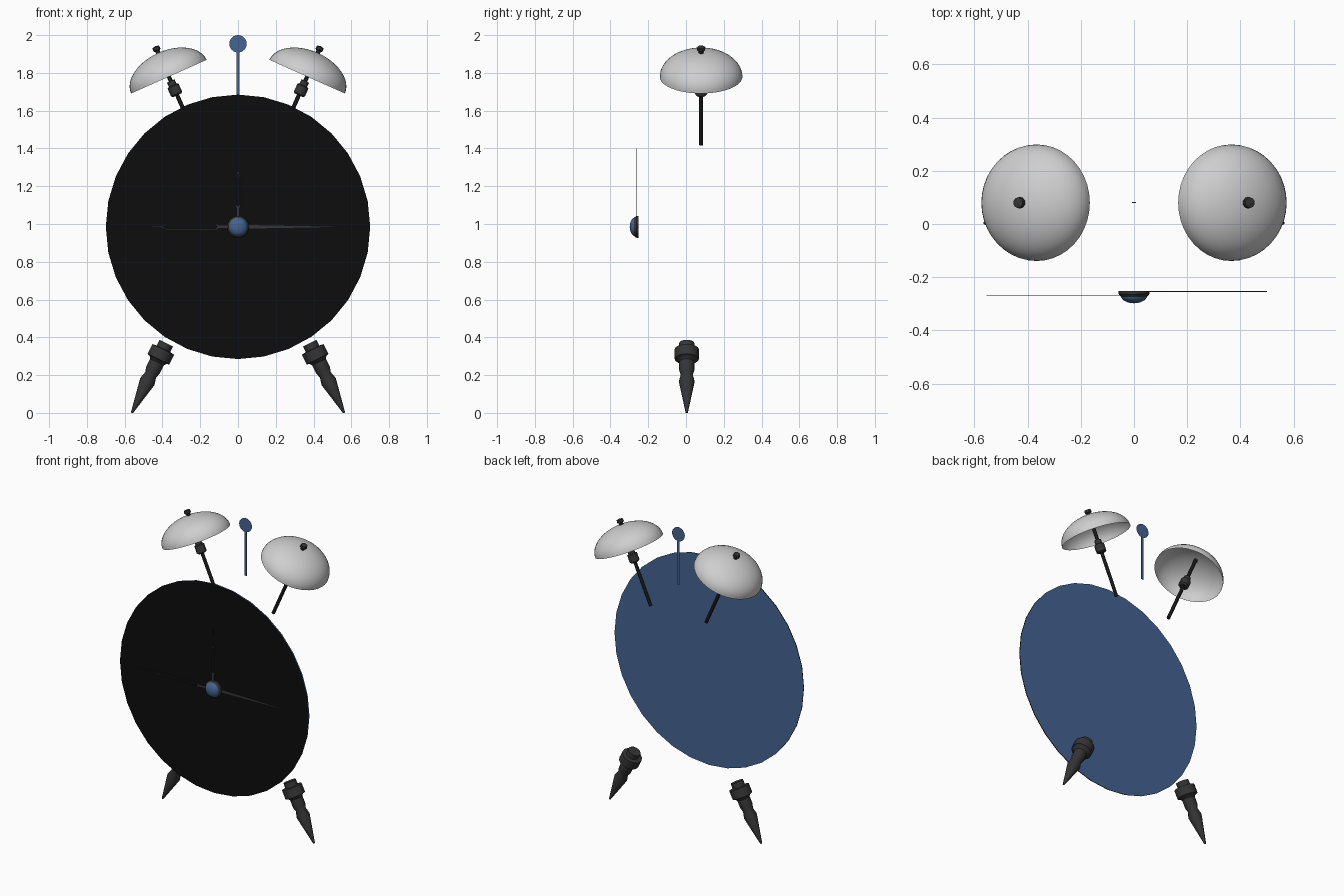
import bpy, bmesh, math
from mathutils import Vector, Matrix

if "Cube" in bpy.data.objects:
    bpy.data.objects.remove(bpy.data.objects["Cube"])


def mat(name, r, g, b):
    m = bpy.data.materials.new(name)
    m.diffuse_color = (r, g, b, 1)
    m.use_nodes = True
    m.node_tree.nodes["Principled BSDF"].inputs["Base Color"].default_value = m.diffuse_color
    return m


BLACK = mat("dial black", 0.004, 0.004, 0.004)
DARK = mat("dark metal", 0.035, 0.035, 0.035)
STEM = mat("stem black", 0.009, 0.009, 0.009)
BLUE = mat("blue enamel", 0.06, 0.125, 0.29)
SILVER = mat("bell silver", 0.62, 0.62, 0.62)
CZ = 0.985  # dial centre height


def finish(bm, name, material, smooth=None):
    me = bpy.data.meshes.new(name)
    bm.to_mesh(me)
    bm.free()
    me.materials.append(material)
    ob = bpy.data.objects.new(name, me)
    bpy.context.collection.objects.link(ob)
    if smooth:
        bpy.ops.object.select_all(action='DESELECT')
        ob.select_set(True)
        bpy.context.view_layer.objects.active = ob
        bpy.ops.object.shade_smooth_by_angle(angle=math.radians(smooth))
    return ob


def lathe(name, profile, origin, axis, material, sides=16, smooth=35):
    """Revolve (radius, height) points about an axis through origin."""
    bm = bmesh.new()
    rings = []
    for r, h in profile:
        n = 1 if r == 0 else sides
        rings.append([bm.verts.new((r * math.cos(2 * math.pi * i / sides),
                                    r * math.sin(2 * math.pi * i / sides), h)) for i in range(n)])
    for a, b in zip(rings, rings[1:]):
        for i in range(sides):
            j = (i + 1) % sides
            face = [a[i % len(a)], a[j % len(a)], b[j % len(b)], b[i % len(b)]]
            bm.faces.new(list(dict.fromkeys(face)))
    q = Vector(axis).to_track_quat('Z', 'Y')
    bm.transform(Matrix.Translation(origin) @ q.to_matrix().to_4x4())
    return finish(bm, name, material, smooth)


def disc(name, radius, centre, facing, material, sides):
    """Flat single-sided round plate facing +y or -y."""
    bm = bmesh.new()
    bmesh.ops.create_circle(bm, cap_ends=True, radius=radius, segments=sides)
    bm.transform(Matrix.Translation(centre) @ Matrix.Rotation(-facing * math.pi / 2, 4, 'X'))
    return finish(bm, name, material)


def hand(name, pieces, direction, y):
    """Thin clock hand from half-outline polygons (along, across), mirrored."""
    bm = bmesh.new()
    d = Vector((direction[0], 0, direction[1]))
    p = Vector((-d.z, 0, d.x))
    for poly in pieces:
        for s in (1, -1):
            f = bm.faces.new([bm.verts.new(Vector((0, y, CZ)) + d * a + p * c * s) for a, c in poly])
            f.normal_update()
            if f.normal.y > 0:
                f.normal_flip()
    ob = finish(bm, name, DARK)
    mod = ob.modifiers.new("thickness", 'SOLIDIFY')
    mod.thickness, mod.offset = 0.003, 0


def open_hand(name, start, end, tip, w, direction, y):
    # solid shank, hollow frame, needle tip
    t = 0.006
    hand(name, [
        [(0, 0), (0, 0.009), (start, 0.009), (start, 0)],
        [(start, 0.009), (start + 0.012, w), (start + 0.018, w - t), (start + 0.01, 0), (start, 0)],
        [(start + 0.012, w), (end - 0.03, w), (end - 0.03, w - t), (start + 0.018, w - t)],
        [(end - 0.03, w), (end, 0.004), (end, 0), (end - 0.01, 0), (end - 0.03, w - t)],
        [(end, 0), (end, 0.004), (tip, 0.001), (tip, 0)],
    ], direction, y)


# Dial and back plate
disc("dial", 0.7, (0, -0.250, CZ), -1, BLACK, 32)
disc("back_plate", 0.7, (0, -0.243, CZ), 1, BLUE, 32)

# Hands
open_hand("hour_hand", 0.10, 0.29, 0.415, 0.014, (0, 1), -0.264)
open_hand("minute_hand", 0.10, 0.41, 0.555, 0.016, (-1, 0), -0.268)
hand("alarm_hand", [[(0, 0), (0, 0.012), (0.12, 0.008), (0.5, 0.001), (0.5, 0)]], (1, 0), -0.254)

# Hub and its domed cap
lathe("hand_hub", [(0, 0), (0.058, 0), (0.058, 0.012), (0.048, 0.024), (0, 0.024)],
      (0, -0.251, CZ), (0, -1, 0), DARK, 24)
lathe("hub_cap", [(0.05 * math.cos(a * math.pi / 12), 0.03 * math.sin(a * math.pi / 12)) for a in range(6)]
      + [(0, 0.03)], (0, -0.268, CZ), (0, -1, 0), BLUE, 24)

# Bells, stems, nuts, knobs and feet, left and right
tilt = math.radians(24)
for side, s in (("left", -1), ("right", 1)):
    o = (s * 0.366, 0.08, 1.78)
    ax = (s * math.sin(tilt), 0, math.cos(tilt))
    lathe(side + "_bell", [(0.219 * math.cos(a * math.pi / 24), 0.138 * math.sin(a * math.pi / 24))
                           for a in range(12)] + [(0, 0.138)], o, ax, SILVER, 40, 60)
    lathe(side + "_bell_stem", [(0, -0.395), (0.011, -0.395), (0.011, 0.14), (0, 0.14)], o, ax, STEM, 12)
    lathe(side + "_bell_nut", [(0, -0.108), (0.024, -0.108), (0.032, -0.1), (0.032, -0.055),
                               (0.022, -0.05), (0.022, -0.025), (0, -0.025)], o, ax, DARK, 12)
    lathe(side + "_bell_knob", [(0.013, 0.13), (0.013, 0.148), (0.022, 0.155), (0.02, 0.172), (0, 0.177)],
          o, ax, DARK, 10)
    lathe(side + "_foot", [(0, 0), (0.006, 0.002), (0.042, 0.185), (0.032, 0.225), (0.04, 0.25), (0.04, 0.3),
                           (0.05, 0.313), (0.064, 0.318), (0.064, 0.375), (0.04, 0.378), (0.04, 0.412), (0, 0.412)],
          (s * 0.562, 0.004, 0), (-s * 0.443, 0, 0.896), DARK, 16)

# Flat hammer: round head and thin rod
for f in (-1, 1):
    disc("hammer_head", 0.046, (0, 0.08 + f * 0.002, 1.954), f, BLUE, 24)
bm = bmesh.new()
bmesh.ops.create_cube(bm, size=1)
bm.transform(Matrix.Translation((0, 0.08, 1.765)) @ Matrix.Diagonal((0.016, 0.004, 0.3, 1)))
finish(bm, "hammer_rod", BLUE)
